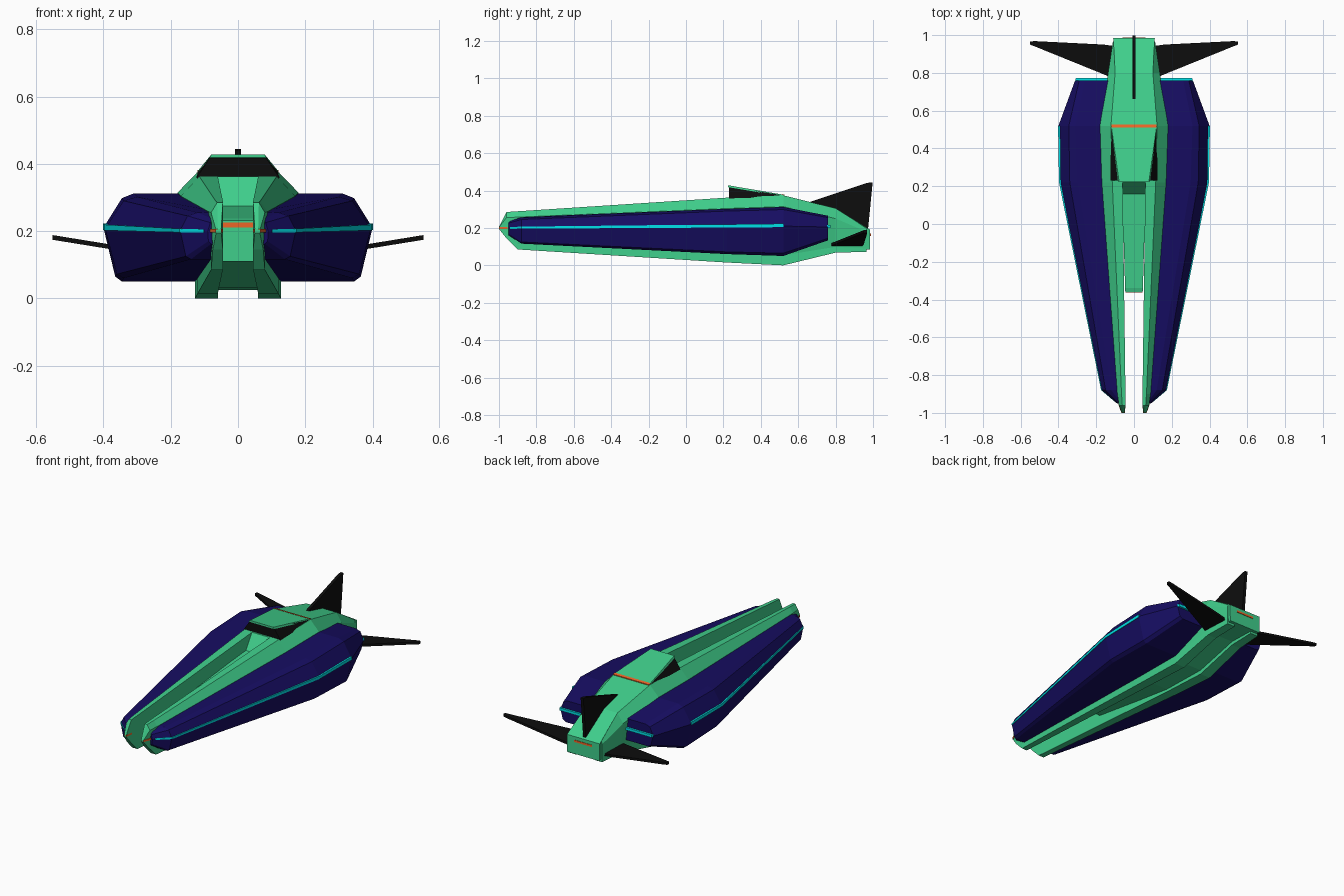
import bpy, bmesh
from mathutils import Vector

def material(name, rgb):
    m = bpy.data.materials.new(name)
    m.diffuse_color = (*rgb, 1)
    return m

GREEN = material("green_paint", (0.05, 0.62, 0.26))
NAVY = material("navy_paint", (0.008, 0.004, 0.12))
BLACK = material("black_trim", (0.004, 0.004, 0.004))
CYAN = material("cyan_light", (0.0, 0.75, 0.8))
ORANGE = material("orange_light", (0.85, 0.13, 0.02))

def finish(name, bm, mat, mirror=False):
    if mirror:
        both = bmesh.ops.duplicate(bm, geom=bm.verts[:] + bm.edges[:] + bm.faces[:])
        for v in both["geom"]:
            if isinstance(v, bmesh.types.BMVert):
                v.co.x *= -1
    bmesh.ops.recalc_face_normals(bm, faces=bm.faces)
    me = bpy.data.meshes.new(name)
    bm.to_mesh(me)
    bm.free()
    me.materials.append(mat)
    ob = bpy.data.objects.new(name, me)
    bpy.context.collection.objects.link(ob)
    return ob

def loft(name, sections, mat, mirror=False, full=False):
    """Skin (y, [(x, z), ...]) sections; full reflects a half profile into a ring."""
    bm = bmesh.new()
    rings = []
    for y, pts in sections:
        if full:
            pts = pts + [(-x, z) for x, z in reversed(pts)]
        rings.append([bm.verts.new((x, y, z)) for x, z in pts])
    n = len(rings[0])
    for a, b in zip(rings, rings[1:]):
        for i in range(n):
            j = (i + 1) % n
            bm.faces.new((a[i], a[j], b[j], b[i]))
    bm.faces.new(rings[0])
    bm.faces.new(rings[-1])
    return finish(name, bm, mat, mirror)

def plate(name, pts, offset, mat, mirror=False):
    """Flat outline thickened by +-offset."""
    bm = bmesh.new()
    d = Vector(offset)
    lo = [bm.verts.new(Vector(p) - d) for p in pts]
    hi = [bm.verts.new(Vector(p) + d) for p in pts]
    bm.faces.new(lo)
    bm.faces.new(hi)
    for i in range(len(pts)):
        j = (i + 1) % len(pts)
        bm.faces.new((lo[i], lo[j], hi[j], hi[i]))
    return finish(name, bm, mat, mirror)

def rect(x0, x1, z0, z1):
    return [(x0, z1), (x1, z1), (x1, z0), (x0, z0)]

# Twin hull rails: y, inner x, top x, shoulder x, keel x, top z, shoulder z, bottom z
def rail(y, xi, xt, xs, xk, zt, zs, zb):
    zk = zb + (zs - zb) * 0.17
    return (y, [(xi, zt), (xt, zt), (xs, zs), (xk, zk), (xk, zb), (xi, zb)])

loft("hull_rails", [
    rail(-1.0, 0.05, 0.06, 0.065, 0.065, 0.206, 0.203, 0.194),
    rail(-0.96, 0.045, 0.062, 0.08, 0.075, 0.285, 0.255, 0.145),
    rail(-0.9, 0.045, 0.066, 0.088, 0.08, 0.289, 0.258, 0.085),
    rail(0.22, 0.06, 0.115, 0.17, 0.12, 0.362, 0.304, 0.015),
    rail(0.52, 0.06, 0.122, 0.18, 0.128, 0.374, 0.314, 0.0),
    rail(0.8, 0.06, 0.1, 0.137, 0.12, 0.305, 0.25, 0.068),
    rail(0.965, 0.06, 0.108, 0.112, 0.112, 0.2, 0.18, 0.072),
], GREEN, mirror=True)

# Central core between the rails, running to the tail block
def core(y, wt, wb, zt, zb):
    return (y, [(wt, zt), (wb, zb)])

loft("hull_core", [
    core(-0.36, 0.046, 0.046, 0.232, 0.11),
    core(-0.34, 0.047, 0.047, 0.238, 0.107),
    core(0.16, 0.062, 0.062, 0.275, 0.04),
    core(0.22, 0.1, 0.062, 0.362, 0.032),
    core(0.52, 0.12, 0.064, 0.374, 0.025),
    core(0.8, 0.099, 0.064, 0.305, 0.09),
    core(0.985, 0.11, 0.108, 0.19, 0.085),
], GREEN, full=True)

# Side pods
loft("side_pods", [
    (-0.95, [(0.06, 0.235), (0.07, 0.234), (0.082, 0.225), (0.09, 0.2),
             (0.088, 0.17), (0.08, 0.162), (0.06, 0.16)]),
    (-0.88, [(0.06, 0.258), (0.12, 0.255), (0.15, 0.245), (0.172, 0.202),
             (0.155, 0.125), (0.14, 0.116), (0.06, 0.116)]),
    (0.22, [(0.1, 0.302), (0.30, 0.302), (0.34, 0.29), (0.395, 0.208),
            (0.36, 0.072), (0.34, 0.06), (0.1, 0.06)]),
    (0.52, [(0.1, 0.312), (0.31, 0.312), (0.345, 0.298), (0.40, 0.21),
            (0.365, 0.065), (0.345, 0.05), (0.1, 0.05)]),
    (0.76, [(0.08, 0.265), (0.26, 0.265), (0.29, 0.255), (0.312, 0.205),
            (0.295, 0.145), (0.275, 0.134), (0.08, 0.134)]),
], NAVY, mirror=True)

# Cyan pod lights along the flank and across the back
loft("pod_flank_lights", [
    (-0.94, rect(0.075, 0.103, 0.195, 0.205)),
    (-0.88, rect(0.15, 0.174, 0.196, 0.207)),
    (0.22, rect(0.37, 0.397, 0.202, 0.219)),
    (0.52, rect(0.37, 0.402, 0.204, 0.223)),
], CYAN, mirror=True)
loft("pod_rear_lights", [
    (0.755, rect(0.1, 0.312, 0.2, 0.216)),
    (0.772, rect(0.1, 0.308, 0.2, 0.216)),
], CYAN, mirror=True)

# Canopy glass and roof
loft("canopy_glass", [
    (0.23, [(0.082, 0.42), (0.124, 0.358)]),
    (0.5, [(0.118, 0.377), (0.124, 0.364)]),
], BLACK, full=True)
loft("canopy_roof", [
    (0.225, [(0.079, 0.428), (0.085, 0.418)]),
    (0.52, [(0.12, 0.378), (0.122, 0.368)]),
], GREEN, full=True)

# Tail wings and fin
def wing_point(x, y):
    return (x, y, 0.108 + 0.162 * (x - 0.1))

plate("tail_wings", [wing_point(*p) for p in
      [(0.09, 0.768), (0.13, 0.78), (0.52, 0.938), (0.552, 0.95),
       (0.55, 0.967), (0.52, 0.968), (0.16, 0.95), (0.09, 0.94)]],
      (0, 0, 0.007), BLACK, mirror=True)
plate("tail_fin", [(0, 0.65, 0.335), (0, 0.97, 0.441), (0, 0.998, 0.444),
                   (0, 0.973, 0.19), (0, 0.8, 0.29)], (0.009, 0, 0), BLACK)

# Orange accent lights
loft("roof_light", [(0.512, rect(-0.12, 0.12, 0.36, 0.381)),
                    (0.527, rect(-0.12, 0.12, 0.36, 0.377))], ORANGE)
loft("core_nose_light", [(-0.363, rect(-0.046, 0.046, 0.211, 0.226)),
                         (-0.35, rect(-0.046, 0.046, 0.211, 0.226))], ORANGE)
loft("tail_light", [(0.97, rect(-0.06, 0.06, 0.158, 0.17)),
                    (0.988, rect(-0.06, 0.06, 0.158, 0.17))], ORANGE)
loft("rail_tip_lights", [(-1.0, rect(0.049, 0.067, 0.195, 0.206)),
                         (-0.955, rect(0.044, 0.083, 0.195, 0.206))],
     ORANGE, mirror=True)
